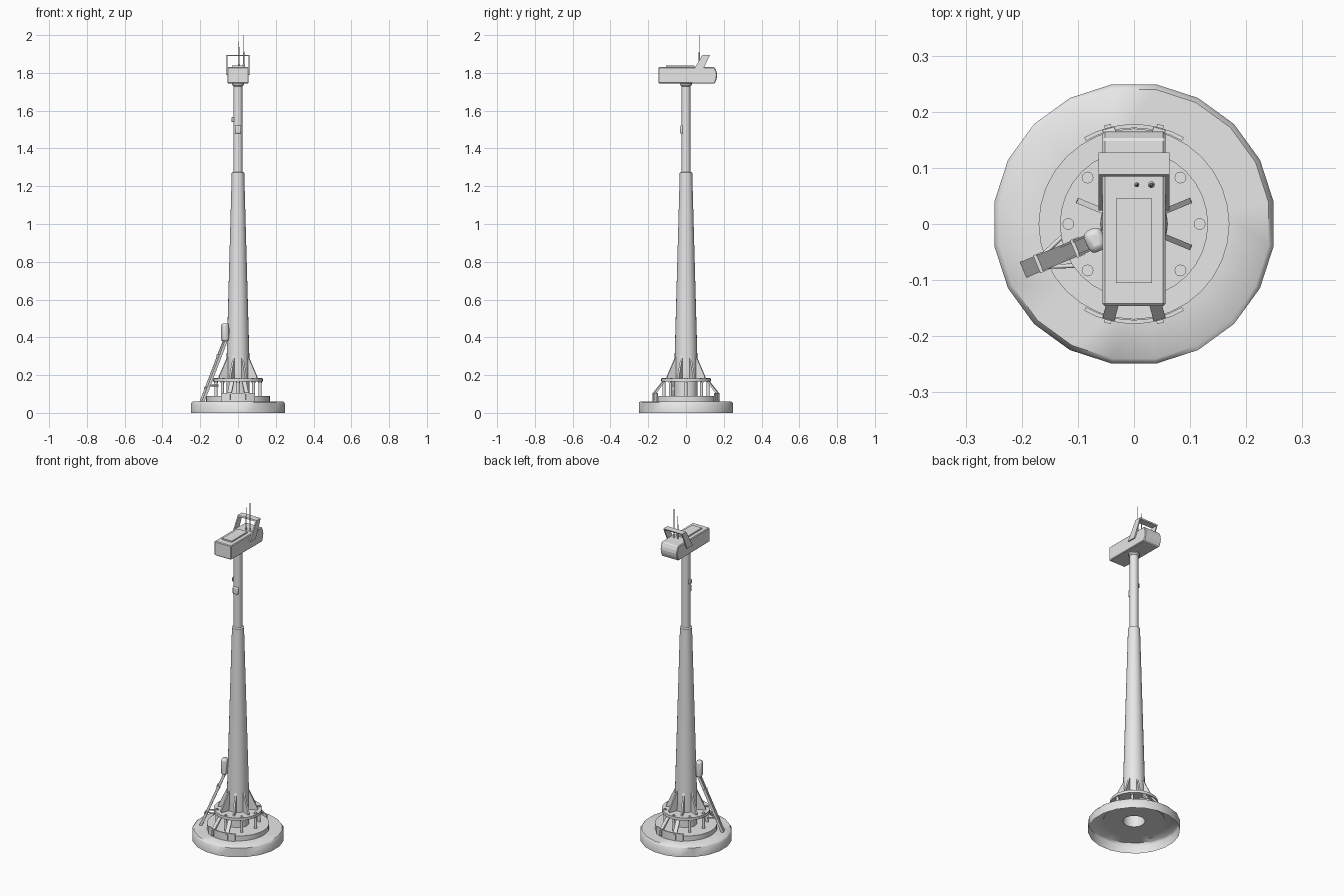
import bpy, bmesh, math, random
from mathutils import Vector, Matrix

if "Cube" in bpy.data.objects:
    bpy.data.objects.remove(bpy.data.objects["Cube"])

random.seed(4)
grey = bpy.data.materials.new("plain grey")
grey.diffuse_color = (0.8, 0.8, 0.8, 1)
grey.use_nodes = True
grey.node_tree.nodes["Principled BSDF"].inputs["Base Color"].default_value = grey.diffuse_color


def finish(name, bm, smooth=None, bevel=0, normals=True):
    if normals:
        bmesh.ops.recalc_face_normals(bm, faces=bm.faces)
    me = bpy.data.meshes.new(name)
    bm.to_mesh(me)
    bm.free()
    me.materials.append(grey)
    ob = bpy.data.objects.new(name, me)
    bpy.context.collection.objects.link(ob)
    if bevel:
        m = ob.modifiers.new("bevel", 'BEVEL')
        m.width = bevel
        m.segments = 2
    if smooth:
        bpy.ops.object.select_all(action='DESELECT')
        ob.select_set(True)
        bpy.context.view_layer.objects.active = ob
        bpy.ops.object.shade_smooth_by_angle(angle=math.radians(smooth))
    return ob


def lathe(name, profile, n, loc=(0, 0), turn=0.0, closed=False, smooth=35, jitter=None):
    """Revolve (radius, z) points; open ends stay open unless the radius is 0."""
    bm = bmesh.new()
    rings = []
    for k, (r, z) in enumerate(profile):
        if r == 0:
            rings.append([bm.verts.new((loc[0], loc[1], z))] * n)
            continue
        ring = []
        for i in range(n):
            a = 2 * math.pi * i / n + turn
            dz = random.uniform(-0.008, 0.003) if k == jitter else 0
            ring.append(bm.verts.new((loc[0] + r * math.cos(a), loc[1] + r * math.sin(a), z + dz)))
        rings.append(ring)
    pairs = list(zip(rings, rings[1:])) + ([(rings[-1], rings[0])] if closed else [])
    for lo, hi in pairs:
        for i in range(n):
            j = (i + 1) % n
            vs = list(dict.fromkeys([lo[i], lo[j], hi[j], hi[i]]))
            bm.faces.new(vs)
    return finish(name, bm, smooth)


def rod(name, r, z0, z1, loc, n=12):
    return lathe(name, [(0, z0), (r, z0), (r, z1), (0, z1)], n, loc)


def box(name, lo, hi, bevel=0, angle=0.0):
    """Box between two corners, turned about the z axis."""
    bm = bmesh.new()
    bmesh.ops.create_cube(bm, size=1)
    for v in bm.verts:
        v.co = [lo[i] + (v.co[i] + 0.5) * (hi[i] - lo[i]) for i in range(3)]
    bm.transform(Matrix.Rotation(angle, 4, 'Z'))
    return finish(name, bm, 30 if bevel else None, bevel)


def slab(name, outline, width, angle=0.0, offset=0.0):
    """Radial (r, z) outline given a sideways width and turned to an angle."""
    bm = bmesh.new()
    vs = [bm.verts.new((r, offset - width / 2, z)) for r, z in outline]
    f = bm.faces.new(vs)
    ext = bmesh.ops.extrude_face_region(bm, geom=[f])
    bmesh.ops.translate(bm, vec=(0, width, 0),
                        verts=[g for g in ext['geom'] if isinstance(g, bmesh.types.BMVert)])
    bm.transform(Matrix.Rotation(angle, 4, 'Z'))
    return finish(name, bm)


def beam(name, p, q, r):
    """Thin round bar between two points."""
    p, q = Vector(p), Vector(q)
    bm = bmesh.new()
    bmesh.ops.create_cone(bm, cap_ends=True, segments=8, radius1=r, radius2=r, depth=(q - p).length)
    bm.transform(Matrix.Translation((p + q) / 2) @ (q - p).to_track_quat('Z', 'Y').to_matrix().to_4x4())
    return finish(name, bm, 50)


def polar(r, deg, z):
    a = math.radians(deg)
    return (r * math.cos(a), r * math.sin(a), z)


# foundation shell, open underneath, with an uneven top rim
lathe("foundation", [(0.252, 0), (0.252, 0.054), (0.243, 0.061), (0.155, 0.061)], 20,
      turn=math.radians(9), smooth=50, jitter=1)

# base plate and raised flange, both with a hole for the mast
lathe("base_plate", [(0.06, 0.058), (0.17, 0.058), (0.17, 0.09), (0.06, 0.09)], 32, closed=True)
lathe("flange", [(0.055, 0.165), (0.132, 0.165), (0.132, 0.181), (0.055, 0.181)], 32, closed=True)

# mast: open foot, tapered lower tube, step, thin upper tube
lathe("lower_mast", [(0.061, 0.058), (0.06, 0.3), (0.033, 1.272), (0.024, 1.276)], 24)
lathe("upper_mast", [(0.024, 1.27), (0.024, 1.745)], 20)
lathe("mast_collar", [(0.024, 1.728), (0.031, 1.736), (0.031, 1.75), (0.0, 1.75)], 20)

# flange studs with nuts, and gusset plates between them
for i in range(8):
    x, y, _ = polar(0.117, 45 * i, 0)
    rod("stud", 0.008, 0.085, 0.186, (x, y))
    rod("nut", 0.0105, 0.157, 0.166, (x, y), 6)
    rod("washer", 0.0105, 0.18, 0.184, (x, y))
    slab("gusset", [(0.05, 0.18), (0.11, 0.18), (0.109, 0.192), (0.06, 0.298), (0.05, 0.298)],
         0.01, math.radians(22.5 + 45 * i))

# curved guards at front and back with tabs and sloped struts
for side in (-90, 90):
    bm = bmesh.new()
    cols = []
    for k in range(9):
        a = side - 30 + 60 * k / 8
        cols.append([bm.verts.new(polar(r, a, z)) for r, z in
                     ((0.171, 0.06), (0.178, 0.06), (0.178, 0.106), (0.171, 0.106))])
    for c, d in zip(cols, cols[1:]):
        for i in range(4):
            j = (i + 1) % 4
            bm.faces.new((c[i], c[j], d[j], d[i]))
    bm.faces.new(cols[0])
    bm.faces.new(cols[-1])
    finish("curved_guard", bm, 30)
    for s in (-15, 15):
        ang = math.radians(side + s)
        slab("guard_strut", [(0.174, 0.092), (0.176, 0.108), (0.128, 0.166), (0.118, 0.166)], 0.022, ang)
        box("guard_tab", (0.172, -0.006, 0.068), (0.183, 0.006, 0.1), 0, ang)

# leaning brace on the left with ribs, link bars and a sensor pod
A = 202.5
ar = math.radians(A)
slab("brace_arm", [(0.203, 0.06), (0.214, 0.06), (0.076, 0.39), (0.065, 0.39)], 0.022, ar)
for s in (-1, 1):
    slab("brace_rail", [(0.198, 0.06), (0.214, 0.06), (0.078, 0.39), (0.062, 0.39)], 0.004, ar, s * 0.013)
    beam("brace_link", polar(0.17, A + s * 4, 0.145), polar(0.128, A + s * 13, 0.145), 0.004)
for z in (0.13, 0.3):
    r = 0.209 - (z - 0.06) * 0.418
    box("brace_rib", (r - 0.008, -0.017, z - 0.008), (r + 0.008, 0.017, z + 0.008), 0, ar)
box("sensor_pod", (0.058, -0.021, 0.378), (0.092, 0.021, 0.474), 0.011, ar)
box("pod_mount", (0.04, -0.012, 0.395), (0.062, 0.012, 0.45), 0, ar)

# small fittings on the upper mast
box("front_fitting", (-0.017, -0.031, 1.478), (0.017, -0.014, 1.522), 0.006)
box("side_fitting", (-0.034, -0.009, 1.54), (-0.02, 0.009, 1.566), 0.003)

# lamp housing: side outline with a rounded back, spread across x
slab_pts = [(-0.146, 1.745), (0.152, 1.743), (0.162, 1.768), (0.165, 1.788), (0.162, 1.806),
            (0.152, 1.83), (-0.146, 1.83)]
housing = slab("head_housing", slab_pts, 0.112, math.pi / 2)
bev = housing.modifiers.new("bevel", 'BEVEL')
bev.width = 0.004
bev.segments = 1
box("top_panel", (-0.032, -0.105, 1.828), (0.032, 0.045, 1.838))

# slanted guard hoop over the back of the head
for s in (-1, 1):
    slab("hoop_side", [(0.024, 1.79), (0.078, 1.79), (0.127, 1.896), (0.088, 1.896)],
         0.007, math.pi / 2, s * 0.0595)
slab("hoop_top", [(0.085, 1.889), (0.124, 1.889), (0.127, 1.896), (0.088, 1.896)], 0.126, math.pi / 2)

# two whip aerials
for x, top, r in ((0.005, 1.966, 0.0045), (0.031, 2.0, 0.006)):
    lathe("aerial", [(r, 1.828), (r, 1.845), (r * 0.6, 1.85), (r * 0.6, 1.905),
                     (0.0018, 1.915), (0.0014, top), (0, top)], 10, (x, 0.07))
